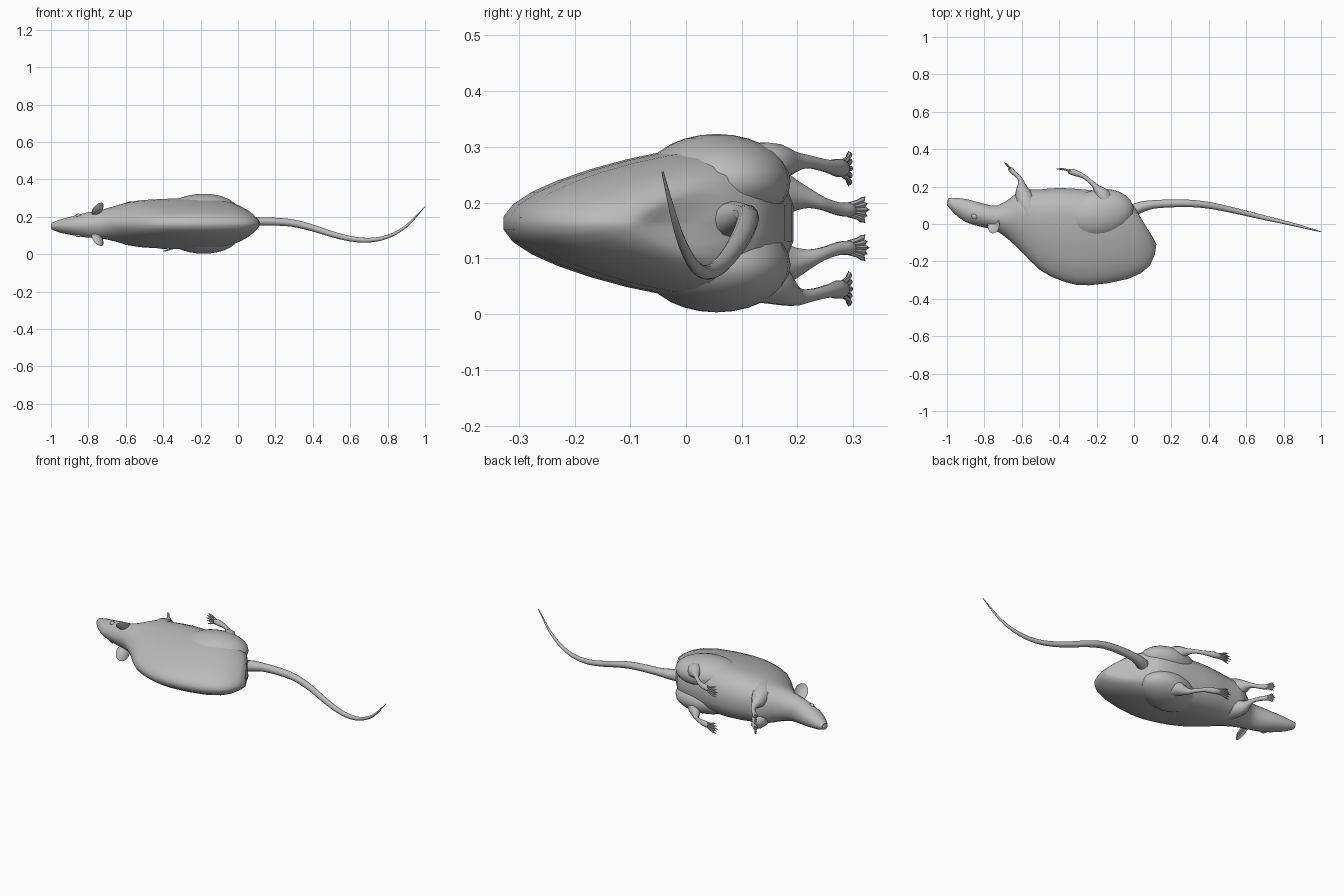
import bpy, bmesh, math
from mathutils import Vector, Matrix

if "Cube" in bpy.data.objects:
    bpy.data.objects.remove(bpy.data.objects["Cube"])

fur = bpy.data.materials.new("plain_grey")
fur.use_nodes = True
fur.diffuse_color = (0.5, 0.5, 0.5, 1)
bsdf = fur.node_tree.nodes["Principled BSDF"]
bsdf.inputs["Base Color"].default_value = (0.5, 0.5, 0.5, 1)
bsdf.inputs["Roughness"].default_value = 0.7

MID = 0.163  # height of the body's plane of symmetry; the animal lies on its side
LEGS = 0.153  # the limbs droop slightly below it


def finish(bm, name, angle=40):
    bmesh.ops.recalc_face_normals(bm, faces=bm.faces)
    mesh = bpy.data.meshes.new(name)
    bm.to_mesh(mesh)
    bm.free()
    ob = bpy.data.objects.new(name, mesh)
    bpy.context.collection.objects.link(ob)
    mesh.materials.append(fur)
    bpy.ops.object.select_all(action='DESELECT')
    ob.select_set(True)
    bpy.context.view_layer.objects.active = ob
    bpy.ops.object.shade_smooth_by_angle(angle=math.radians(angle))


def spline(rows, steps):
    """Catmull-Rom interpolation of number rows."""
    out = []
    for i in range(len(rows) - 1):
        a, b, c, d = (rows[max(i - 1, 0)], rows[i], rows[i + 1],
                      rows[min(i + 2, len(rows) - 1)])
        for k in range(steps):
            t = k / steps
            out.append([0.5 * (2 * q + (r - p) * t + (2 * p - 5 * q + 4 * r - s) * t * t
                               + (3 * q - p - 3 * r + s) * t ** 3)
                        for p, q, r, s in zip(a, b, c, d)])
    return out + [list(rows[-1])]


def loft(bm, rings):
    loops = [[bm.verts.new(p) for p in ring] for ring in rings]
    n = len(loops[0])
    for a, b in zip(loops, loops[1:]):
        for i in range(n):
            j = (i + 1) % n
            bm.faces.new((a[i], a[j], b[j], b[i]))
    for end in (loops[0], loops[-1]):
        centre = bm.verts.new(sum((v.co for v in end), Vector()) / n)
        for i in range(n):
            bm.faces.new((end[i], end[(i + 1) % n], centre))


def tube(bm, rows, steps=3, sides=10):
    """Tapered tube through rows of x, y, z, radius."""
    rows = spline(rows, steps)
    pts = [Vector(r[:3]) for r in rows]
    rings = []
    for i, p in enumerate(pts):
        d = (pts[min(i + 1, len(pts) - 1)] - pts[max(i - 1, 0)]).normalized()
        u = d.cross(Vector((0, 0, 1))).normalized()
        v = d.cross(u)
        rings.append([p + rows[i][3] * (u * math.cos(a) + v * math.sin(a))
                      for a in (math.tau * k / sides for k in range(sides))])
    loft(bm, rings)


def ball(bm, centre, radii, turn=0.0):
    m = (Matrix.Translation(centre) @ Matrix.Rotation(turn, 4, 'Z')
         @ Matrix.Diagonal((*radii, 1)))
    bmesh.ops.create_uvsphere(bm, u_segments=24, v_segments=14, radius=1, matrix=m)


# Head and body: back x, y, belly x, y, half width, centre height, peak power, fullness
sections = [
    (-1.0, .10, -.99, .14, .018, .150, 1.0, .5),
    (-.96, .055, -.95, .14, .034, .150, 1.0, .55),
    (-.90, .010, -.88, .13, .050, .152, 1.0, .55),
    (-.82, -.015, -.80, .108, .067, .156, 1.0, .55),
    (-.74, -.035, -.73, .10, .076, .160, 1.0, .55),
    (-.67, -.085, -.66, .14, .093, .163, 1.3, .42),
    (-.60, -.150, -.60, .185, .112, .163, 1.7, .30),
    (-.50, -.250, -.52, .185, .126, .163, 2.1, .24),
    (-.37, -.312, -.40, .195, .134, .163, 2.4, .21),
    (-.24, -.330, -.25, .185, .138, .163, 2.4, .21),
    (-.03, -.295, -.12, .170, .130, .163, 2.4, .21),
    (.085, -.225, -.05, .145, .102, .163, 2.2, .24),
    (.12, -.110, -.02, .115, .072, .163, 1.8, .35),
    (.085, -.060, .00, .10, .035, .163, 1.2, .5),
]
HALF = 12
rings = []
for bx, by, fx, fy, w, zc, power, full in spline(sections, 2):
    ring = []
    for k in range(2 * HALF):
        a = math.pi * (k + .5) / HALF
        t = (1 - math.cos(a)) / 2
        side = 1 if k < HALF else -1
        phase = t ** power
        h = w * math.sin(math.pi * phase) ** (full if phase < .5 else .42)
        ring.append((bx + (fx - bx) * t, by + (fy - by) * t, zc + side * h))
    rings.append(ring)
bm = bmesh.new()
loft(bm, rings)
finish(bm, "body_and_head", 45)

# Nose tip
bm = bmesh.new()
ball(bm, (-.981, .118, .15), (.017, .02, .015))
finish(bm, "nose")

# Tail, rising at the tip
tail = [(-.03, .06, .165, .034), (.03, .088, .172, .030), (.1, .104, .175, .023),
        (.2, .11, .174, .021), (.3, .11, .165, .0195), (.4, .10, .14, .018),
        (.5, .08, .108, .016), (.6, .057, .083, .0145), (.7, .033, .075, .0125),
        (.8, .010, .094, .010), (.9, -.015, .15, .007), (1.0, -.042, .255, .002)]
bm = bmesh.new()
tube(bm, tail, 3, 12)
finish(bm, "tail", 60)


def paw(bm, x, y, z, heading, length, spread):
    """Five toes fanned across z, each with a knuckle and a thin claw."""
    d = Vector(heading).normalized()
    for i in range(-2, 3):
        n = length * (1 - .09 * abs(i))

        def at(f, bend=0):
            p = Vector((x, y, z)) + d * n * f
            return (p.x, p.y + bend, p.z + i * spread * (.35 + .65 * f))
        tube(bm, [(*at(0), .006), (*at(.4, .004), .0045), (*at(.7, .002), .0055),
                  (*at(.8), .003), (*at(1, -.003), .001)], 2, 6)


for s, tag in ((1, "right"), (-1, "left")):
    # Haunch, a broad bulge over the hip and flank
    bm = bmesh.new()
    ball(bm, (-.185, .055, MID + s * .075), (.185, .13, .085), .2)
    finish(bm, "haunch_" + tag)

    # Hind leg: shank, long foot and toes
    bm = bmesh.new()
    tube(bm, [(-.15, .09, MID + s * .082, .055), (-.165, .15, MID + s * .105, .043),
              (-.20, .192, LEGS + s * .120, .020), (-.225, .220, LEGS + s * .120, .012),
              (-.27, .255, LEGS + s * .112, .012), (-.32, .275, LEGS + s * .109, .017),
              (-.350, .283, LEGS + s * .108, .012)])
    paw(bm, -.340, .282, LEGS + s * .108, (-1, .2, 0), .078, .0155)
    finish(bm, "hind_leg_" + tag)

    # Foreleg: broad shoulder, narrow wrist and toes
    bm = bmesh.new()
    tube(bm, [(-.55, .05, MID + s * .060, .060), (-.575, .11, MID + s * .062, .056),
              (-.595, .172, LEGS + s * .062, .040), (-.602, .215, LEGS + s * .055, .020),
              (-.612, .245, LEGS + s * .045, .012), (-.640, .272, LEGS + s * .036, .012),
              (-.660, .292, LEGS + s * .034, .013), (-.668, .300, LEGS + s * .034, .008)])
    paw(bm, -.660, .292, LEGS + s * .034, (-.65, .75, 0), .052, .0115)
    finish(bm, "foreleg_" + tag)

    # Ear: a shallow cup opening forward and outward
    along = Vector((.15, -.72, s * .60)).normalized()
    facing = Vector((-.5, .4, s * .75))
    facing = (facing - along * facing.dot(along)).normalized()
    across = along.cross(facing)
    base = Vector((-.755, .022, .16 + s * .052))
    bm = bmesh.new()
    cup = []
    for r, depth in ((.25, -.016), (.65, -.010), (1, .004), (.92, 0), (.6, -.006), (.2, -.012)):
        cup.append([base + along * (.042 + .052 * r * math.cos(a))
                    + across * .037 * r * math.sin(a) + facing * depth
                    for a in (math.tau * k / 14 for k in range(14))])
    loft(bm, cup)
    finish(bm, "ear_" + tag, 60)

    # Eye
    bm = bmesh.new()
    ball(bm, (-.853, .040, .154 + s * .053), (.017, .013, .010), -.5)
    finish(bm, "eye_" + tag)
